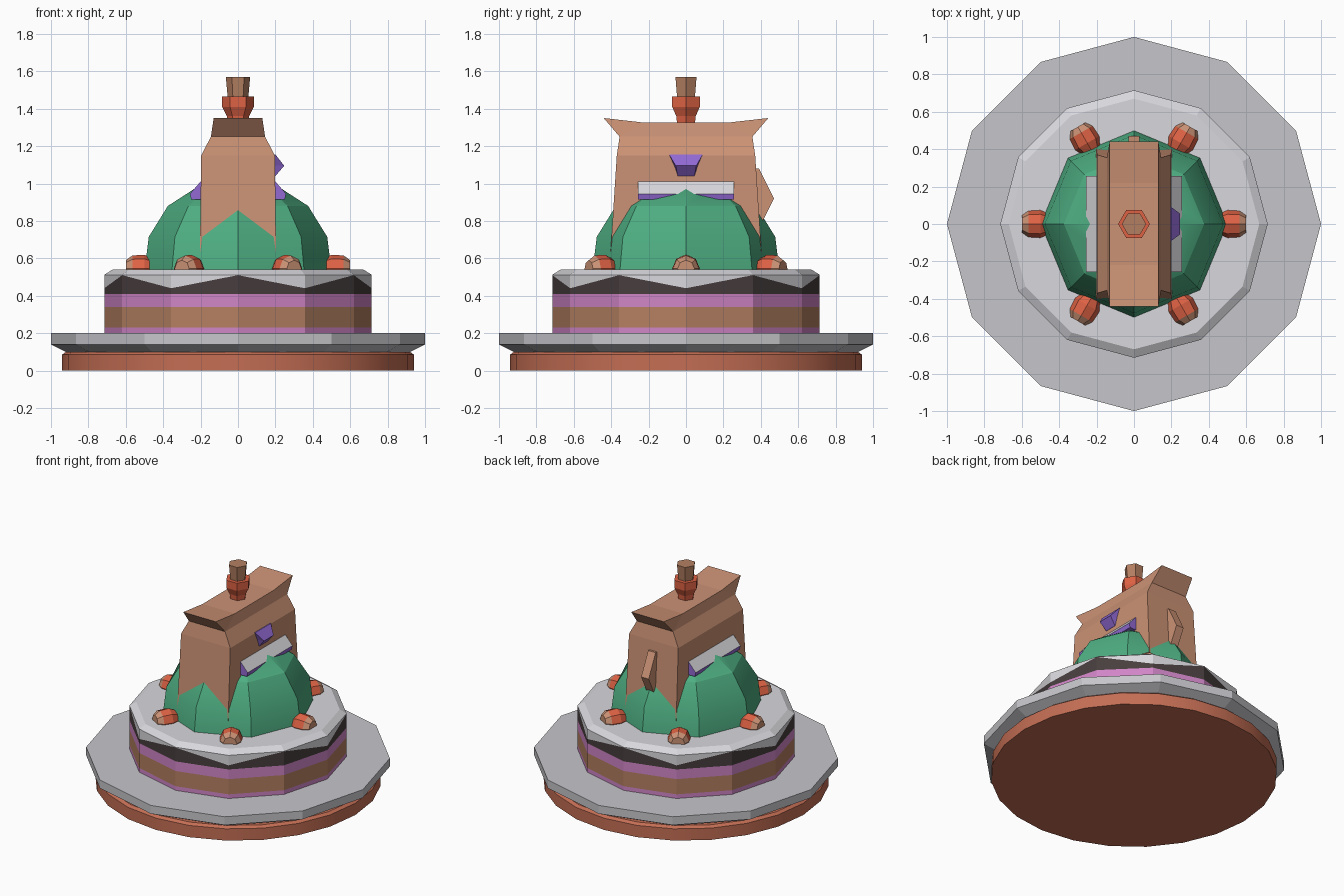
import bpy, bmesh, math
from mathutils import Vector, Matrix

if "Cube" in bpy.data.objects:
    bpy.data.objects.remove(bpy.data.objects["Cube"])


def lin(c):
    c /= 255
    return c / 12.92 if c <= 0.04045 else ((c + 0.055) / 1.055) ** 2.4


def material(name, r, g, b):
    m = bpy.data.materials.new(name)
    m.diffuse_color = (lin(r), lin(g), lin(b), 1)
    m.use_nodes = True
    m.node_tree.nodes["Principled BSDF"].inputs["Base Color"].default_value = m.diffuse_color
    return m


PLATE = material("plate_grey", 198, 197, 202)
ICING = material("icing_white", 216, 215, 220)
PINK = material("cream_pink", 208, 133, 198)
SPONGE = material("sponge_brown", 180, 127, 97)
CHOC = material("chocolate", 72, 62, 62)
PAPER = material("paper_tan", 203, 146, 117)
RED = material("fruit_orange", 222, 98, 68)
BASE = material("base_copper", 196, 110, 84)
PURPLE = material("purple", 146, 106, 212)
GREEN = material("green", 78, 174, 130)


def finish(name, bm, mats, smooth=None):
    bmesh.ops.recalc_face_normals(bm, faces=bm.faces[:])
    me = bpy.data.meshes.new(name)
    bm.to_mesh(me)
    bm.free()
    for m in mats:
        me.materials.append(m)
    ob = bpy.data.objects.new(name, me)
    bpy.context.collection.objects.link(ob)
    if smooth:
        bpy.ops.object.select_all(action='DESELECT')
        ob.select_set(True)
        bpy.context.view_layer.objects.active = ob
        bpy.ops.object.shade_smooth_by_angle(angle=math.radians(smooth))
    return ob


def loft(bm, rings, band_mats=None, caps=(True, True)):
    """Skin a list of point rings; band_mats gives a slot for each band."""
    vs = [[bm.verts.new(p) for p in r] for r in rings]
    n = len(rings[0])
    for k in range(len(vs) - 1):
        for i in range(n):
            j = (i + 1) % n
            f = bm.faces.new((vs[k][i], vs[k][j], vs[k + 1][j], vs[k + 1][i]))
            f.material_index = band_mats[k] if band_mats else 0
    if caps[0]:
        bm.faces.new(vs[0][::-1]).material_index = band_mats[0] if band_mats else 0
    if caps[1]:
        bm.faces.new(vs[-1]).material_index = band_mats[-1] if band_mats else 0
    return vs


def circle(r, z, n):
    return [(r * math.cos(math.tau * i / n), r * math.sin(math.tau * i / n), z)
            for i in range(n)]


def lathe(name, profile, n, mats, bands=None, smooth=None):
    bm = bmesh.new()
    loft(bm, [circle(r, z, n) for r, z in profile], bands)
    return finish(name, bm, mats, smooth)


# Turntable base and plate
lathe("base", [(0.94, 0), (0.94, 0.085), (0.92, 0.10)], 24, [BASE], smooth=30)
lathe("plate", [(0.92, 0.10), (1.0, 0.14), (1.0, 0.20)], 12, [PLATE])

# Layered cake with icing that dips at every second corner
bm = bmesh.new()
drip = [(x, y, 0.44 if i % 2 == 0 else 0.51)
        for i, (x, y, z) in enumerate(circle(0.715, 0, 12))]
loft(bm, [circle(0.715, z, 12) for z in (0.19, 0.23, 0.34, 0.41)] + [drip],
     [0, 1, 0, 2], caps=(True, False))
finish("cake", bm, [PINK, SPONGE, CHOC])
bm = bmesh.new()
loft(bm, [drip, circle(0.715, 0.512, 12), circle(0.67, 0.54, 12)],
     caps=(False, True))
finish("icing", bm, [ICING])

# Faceted green dome
lathe("dome", [(0.50, 0.53), (0.477, 0.715), (0.375, 0.88), (0.22, 0.98), (0.02, 1.02)],
      8, [GREEN], smooth=25)

# Paper bag with flared top ends
bm = bmesh.new()


def rect(z, hx, hy):
    return [(-hx, -hy, z), (hx, -hy, z), (hx, hy, z), (-hx, hy, z)]


rings = loft(bm, [rect(0.53, 0.205, 0.41), rect(1.15, 0.197, 0.37),
                  rect(1.25, 0.145, 0.355)], caps=(True, False))
low = rings[-1]
ys = ((-0.44, 1.35), (-0.22, 1.325), (0.22, 1.325), (0.44, 1.35))
left, right = [[bm.verts.new((x, y, z)) for y, z in ys] for x in (-0.13, 0.13)]
for i in range(3):
    bm.faces.new((left[i], right[i], right[i + 1], left[i + 1]))
for side, a, b in ((left, low[0], low[3]), (right, low[1], low[2])):
    bm.faces.new((a, side[0], side[1]))
    bm.faces.new((a, side[1], side[2], b))
    bm.faces.new((b, side[2], side[3]))
bm.faces.new((low[0], low[1], right[0], left[0]))
bm.faces.new((low[3], low[2], right[3], left[3]))
finish("bag", bm, [PAPER])


def prism_y(name, xz, hy, mats, slot):
    """Extrude an x-z outline along y, colouring side faces by slot."""
    bm = bmesh.new()
    a, b = [[bm.verts.new((x, y, z)) for x, z in xz] for y in (-hy, hy)]
    n = len(xz)
    for i in range(n):
        j = (i + 1) % n
        bm.faces.new((a[i], a[j], b[j], b[i])).material_index = slot[i]
    for end in (a, b):
        bm.faces.new(end).material_index = 1
    finish(name, bm, mats)


# Sloping labels on both sides of the bag
for s, tag in ((-1, "left"), (1, "right")):
    prism_y("label_" + tag,
            [(s * 0.18, 1.01), (s * 0.20, 1.01), (s * 0.257, 0.945),
             (s * 0.25, 0.915), (s * 0.18, 0.915)],
            0.257, [ICING, PURPLE], [0, 0, 1, 1, 1])

# Purple wedge on the right side of the bag
bm = bmesh.new()
loft(bm, [[(0.18, -h, z), (x, -w, z), (x, w, z), (0.18, h, z)]
          for z, x, h, w in ((1.04, 0.20, 0.045, 0.045), (1.095, 0.247, 0.065, 0.055),
                             (1.155, 0.20, 0.09, 0.09))])
finish("side_wedge", bm, [PURPLE])

# Pointed tab at the back of the bag
bm = bmesh.new()
loft(bm, [[(x, y, z) for y, z in ((0.36, 1.08), (0.39, 1.08), (0.47, 0.92),
                                  (0.41, 0.80), (0.38, 0.76))] for x in (-0.03, 0.03)])
finish("back_tab", bm, [PAPER])

# Hexagonal stopper and cork
lathe("stopper", [(0.055, 1.32), (0.06, 1.36), (0.085, 1.41), (0.085, 1.465)], 6, [RED])
lathe("cork", [(0.055, 1.46), (0.065, 1.57)], 6, [SPONGE])

# Six fruits lying outwards around the dome, with tan tips
for k in range(6):
    bm = bmesh.new()
    rows = ((0.45, 0.05), (0.50, 0.074), (0.565, 0.07), (0.60, 0.045))
    loft(bm, [[(d, x, y) for x, y, z in circle(r, 0, 8)] for d, r in rows], [0, 0, 1])
    bmesh.ops.transform(bm, verts=bm.verts[:], matrix=Matrix.Translation((0, 0, 0.545))
                        @ Matrix.Rotation(k * math.pi / 3, 4, 'Z'))
    finish("fruit_%d" % (k + 1), bm, [RED, PAPER])
